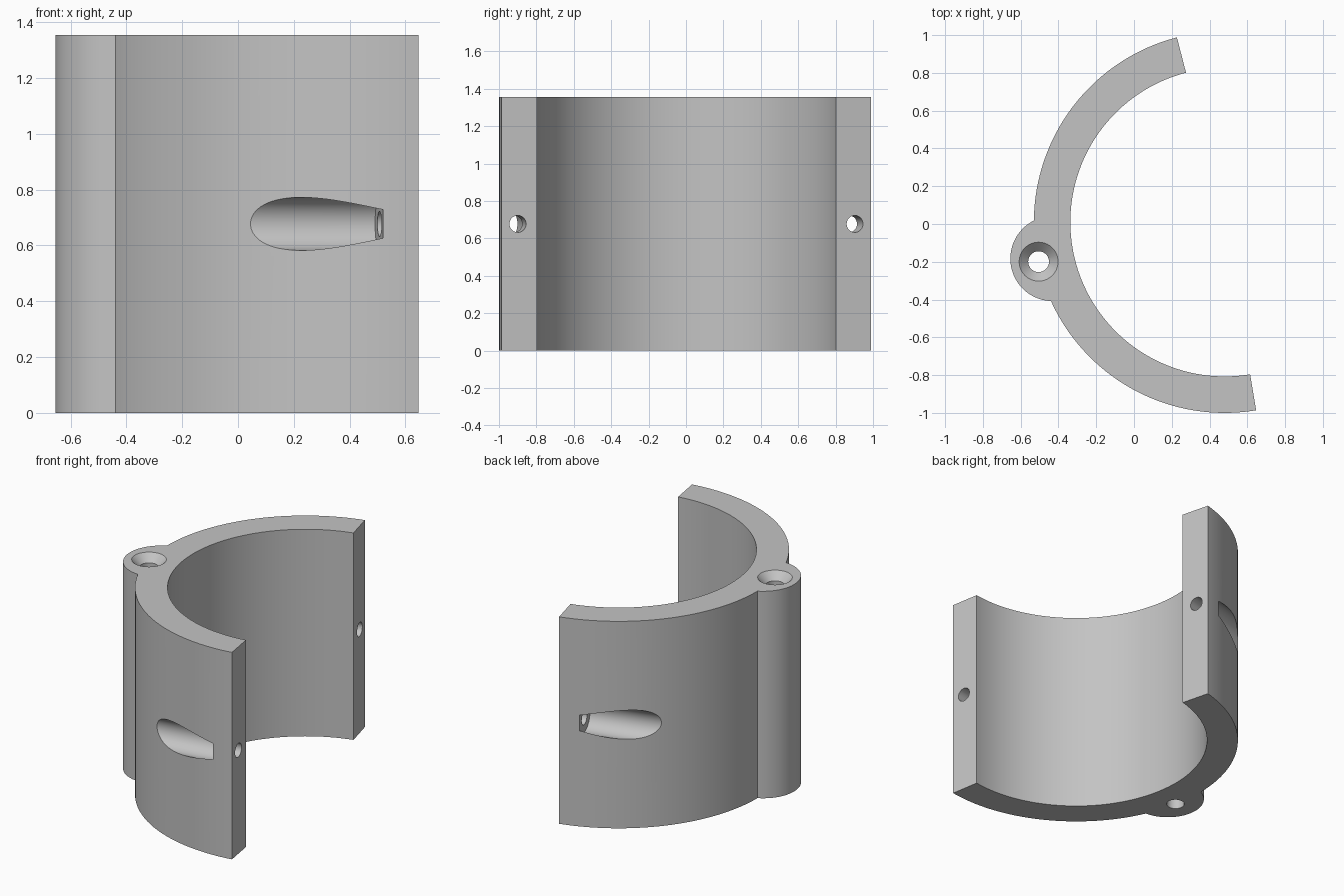
import bpy, bmesh
from math import radians, sin, cos, atan2, acos, pi
from mathutils import Matrix, Vector

cube = bpy.data.objects.get("Cube")
if cube:
    bpy.data.objects.remove(cube, do_unlink=True)

HEIGHT = 1.355
OUTER, INNER = 1.01, 0.817
HALF_ANGLE = radians(87.5)
BOSS_DIST, BOSS_R = 0.93, 0.225
# Parts are laid out along +x, then turned into place
PLACE = Matrix.Translation((0.48, 0.01, 0)) @ Matrix.Rotation(radians(192), 4, "Z")

grey = bpy.data.materials.new("light grey")
grey.use_nodes = True
grey.diffuse_color = (0.55, 0.55, 0.55, 1)
grey.node_tree.nodes["Principled BSDF"].inputs["Base Color"].default_value = (0.55, 0.55, 0.55, 1)


def make_object(name, bm):
    bmesh.ops.recalc_face_normals(bm, faces=bm.faces)
    bm.transform(PLACE)
    mesh = bpy.data.meshes.new(name)
    bm.to_mesh(mesh)
    bm.free()
    mesh.materials.append(grey)
    obj = bpy.data.objects.new(name, mesh)
    bpy.context.collection.objects.link(obj)
    return obj


def arc(cx, radius, start, end, steps):
    angles = [start + (end - start) * i / steps for i in range(steps + 1)]
    return [(cx + radius * cos(a), radius * sin(a)) for a in angles]


def cut(body, start, axis, r1, r2, length):
    """Subtract a round cutter that begins at start and runs along axis."""
    bm = bmesh.new()
    turn = Vector(axis).to_track_quat("Z", "Y").to_matrix().to_4x4()
    shift = Matrix.Translation((0, 0, length / 2))
    bmesh.ops.create_cone(bm, cap_ends=True, segments=64, radius1=r1, radius2=r2,
                          depth=length, matrix=Matrix.Translation(start) @ turn @ shift)
    cutter = make_object("cutter", bm)
    cutter.hide_render = True
    mod = body.modifiers.new("cut", "BOOLEAN")
    mod.operation = "DIFFERENCE"
    mod.solver = "EXACT"
    mod.object = cutter
    bpy.context.view_layer.objects.active = body
    bpy.ops.object.modifier_apply(modifier=mod.name)
    bpy.data.objects.remove(cutter, do_unlink=True)


# Half ring with a round hinge boss merged into its outside
meet = acos((OUTER**2 + BOSS_DIST**2 - BOSS_R**2) / (2 * OUTER * BOSS_DIST))
boss_meet = atan2(OUTER * sin(meet), OUTER * cos(meet) - BOSS_DIST)
outline = arc(0, OUTER, -HALF_ANGLE, -meet, 48)
outline += arc(BOSS_DIST, BOSS_R, -boss_meet, boss_meet, 40)[1:-1]
outline += arc(0, OUTER, meet, HALF_ANGLE, 48)
outline += arc(0, INNER, HALF_ANGLE, -HALF_ANGLE, 110)

bm = bmesh.new()
base = bm.faces.new([bm.verts.new((x, y, 0)) for x, y in outline])
raised = bmesh.ops.extrude_face_region(bm, geom=[base], use_keep_orig=True)["geom"]
bmesh.ops.translate(bm, vec=(0, 0, HEIGHT),
                    verts=[v for v in raised if isinstance(v, bmesh.types.BMVert)])
clamp = make_object("clamp_half", bm)

# Hinge pin hole with a countersunk top
PIN = 1.007
cut(clamp, (PIN, 0, -0.1), (0, 0, 1), 0.055, 0.055, HEIGHT + 0.2)
cut(clamp, (PIN, 0, HEIGHT - 0.05), (0, 0, 1), 0.053, 0.153, 0.1)

# Bolt hole and bolt head pocket at each end
for side in (-1, 1):
    a = side * HALF_ANGLE
    inward = Vector((side * sin(a), -side * cos(a), 0))
    mouth = Vector((0.922 * cos(a), 0.922 * sin(a), HEIGHT / 2))
    cut(clamp, mouth - inward * 0.1, inward, 0.045, 0.045, 0.3)
    cut(clamp, mouth + inward * 0.127, inward, 0.095, 0.095, 0.7)

# Smooth curved walls, sharp rims
bpy.ops.object.select_all(action="DESELECT")
clamp.select_set(True)
bpy.context.view_layer.objects.active = clamp
bpy.ops.object.shade_smooth_by_angle(angle=radians(25))
